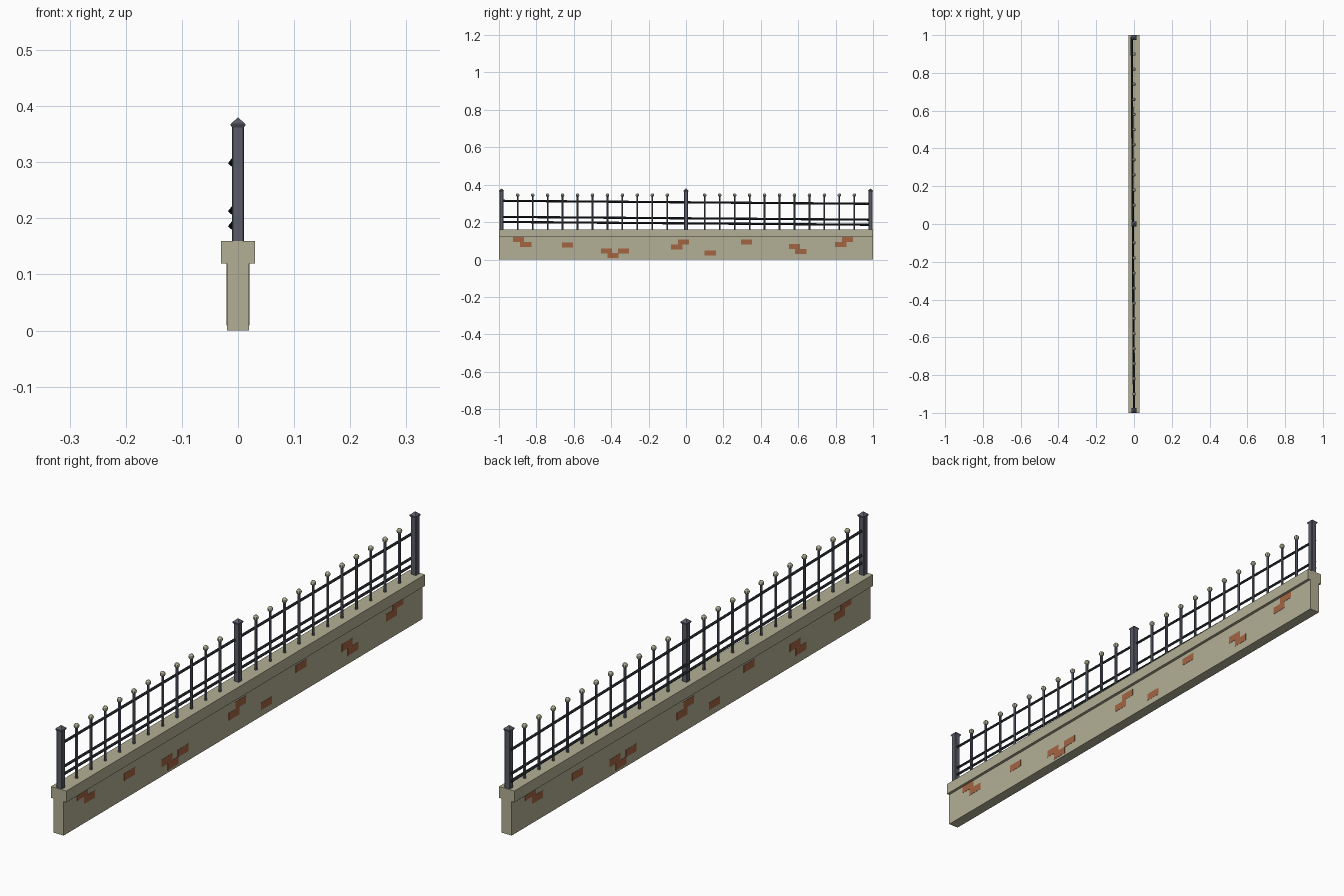
import bpy, bmesh
from math import cos, sin, pi, radians

if "Cube" in bpy.data.objects:
    bpy.data.objects.remove(bpy.data.objects["Cube"])


def material(name, rgb):
    m = bpy.data.materials.new(name)
    m.diffuse_color = (*rgb, 1)
    m.use_nodes = True
    m.node_tree.nodes["Principled BSDF"].inputs["Base Color"].default_value = m.diffuse_color
    return m


STONE = material("pale stone", (0.45, 0.43, 0.30))
BRICK = material("red brick", (0.37, 0.13, 0.055))
IRON = material("grey iron", (0.10, 0.107, 0.135))
DARK = material("dark rail iron", (0.015, 0.018, 0.022))


def finish(bm, name, mat):
    bmesh.ops.recalc_face_normals(bm, faces=bm.faces)
    me = bpy.data.meshes.new(name)
    bm.to_mesh(me)
    bm.free()
    me.materials.append(mat)
    ob = bpy.data.objects.new(name, me)
    bpy.context.collection.objects.link(ob)
    return ob


def loft(bm, rings):
    """Skin a list of point rings and close both ends."""
    loops = [[bm.verts.new(p) for p in r] for r in rings]
    n = len(loops[0])
    for a, b in zip(loops, loops[1:]):
        for i in range(n):
            bm.faces.new((a[i], a[(i + 1) % n], b[(i + 1) % n], b[i]))
    bm.faces.new(loops[0][::-1])
    bm.faces.new(loops[-1])


def box(bm, x0, x1, y0, y1, z0, z1):
    loft(bm, [[(x0, y0, z), (x1, y0, z), (x1, y1, z), (x0, y1, z)] for z in (z0, z1)])


def chamfered_square(y, z, h, c):
    pts = [(h, -h + c), (h, h - c), (h - c, h), (-h + c, h),
           (-h, h - c), (-h, -h + c), (-h + c, -h), (h - c, -h)]
    return [(px, y + py, z) for px, py in pts]


# low wall with wider coping, one T profile
W, C = 0.0195, 0.03
profile = [(-W, 0), (W, 0), (W, .12), (C, .12), (C, .16), (-C, .16), (-C, .12), (-W, .12)]
bm = bmesh.new()
loft(bm, [[(x, y, z) for x, z in profile] for y in (-1, 1)])
finish(bm, "wall", STONE)

# exposed bricks: (start y, bottom z), repeated on the other side by a half turn
bricks = [(-.925, .094), (-.887, .068), (-.663, .064), (-.455, .033), (-.42, .009),
          (-.364, .033), (-.043, .080), (-.08, .054), (.10, .022), (.294, .080),
          (.55, .056), (.583, .030), (.834, .094), (.797, .068)]
bm = bmesh.new()
for y, z in bricks:
    for s in (1, -1):
        xs = sorted((s * (W - .002), s * (W + .0008)))
        ys = sorted((s * y, s * (y + .06)))
        box(bm, *xs, *ys, z, z + .026)
finish(bm, "exposed_bricks", BRICK)

# posts with pointed caps
for name, y in (("front_post", -.987), ("middle_post", 0), ("back_post", .987)):
    bm = bmesh.new()
    loft(bm, [chamfered_square(y, .158, .0105, .0018), chamfered_square(y, .366, .0105, .0018)])
    rings = [(.362, .0105), (.366, .013), (.3685, .013), (.3795, .0006)]
    loft(bm, [[(-h, y - h, z), (h, y - h, z), (h, y + h, z), (-h, y + h, z)] for z, h in rings])
    finish(bm, name, IRON)

# thin pickets with ball finials
pickets, balls = bmesh.new(), bmesh.new()
for i in range(11):
    for s in (1, -1):
        y = s * (.1 + .08 * i)
        loft(pickets, [[(.005 * cos(k * pi / 3), y + .005 * sin(k * pi / 3), z)
                        for k in range(6)] for z in (.158, .342)])
        made = bmesh.ops.create_uvsphere(balls, u_segments=8, v_segments=6, radius=.0095)
        bmesh.ops.translate(balls, verts=made["verts"], vec=(0, y, .344))
finish(pickets, "pickets", IRON)
finish(balls, "ball_finials", STONE)

# diamond section rails, slightly skewed along the fence
for name, za, zb in (("top_rail", .314, .298), ("middle_rail", .228, .213), ("lower_rail", .201, .186)):
    bm = bmesh.new()
    h = .0058
    loft(bm, [[(x + h, y, z), (x, y, z + h), (x - h, y, z), (x, y, z - h)]
              for x, y, z in ((0, -.985, za), (-.012, .99, zb))])
    finish(bm, name, DARK)
